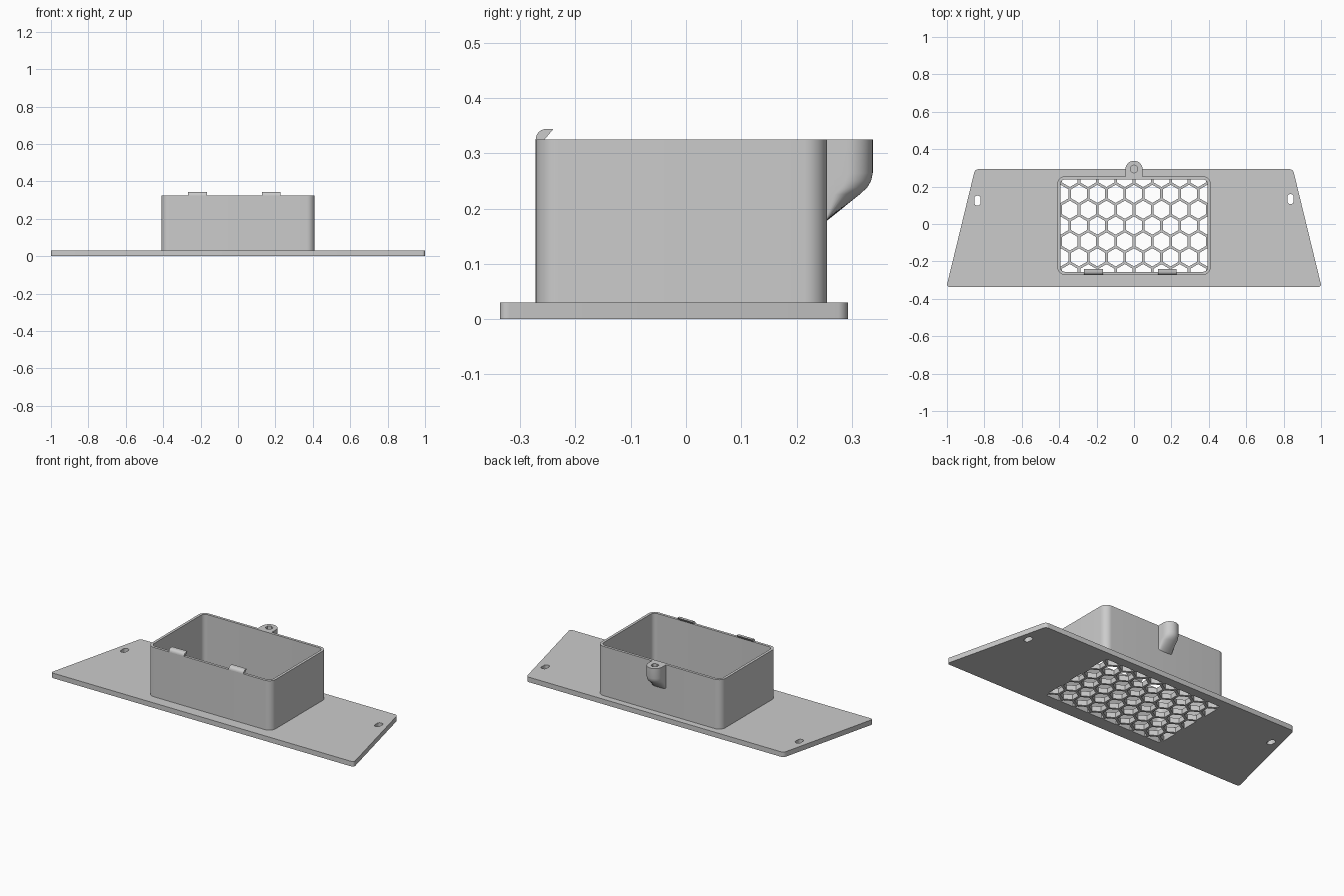
import bpy, bmesh, math
from mathutils import Vector

cube = bpy.data.objects.get("Cube")
if cube:
    bpy.data.objects.remove(cube, do_unlink=True)

grey = bpy.data.materials.new("light grey plastic")
grey.use_nodes = True
COLOR = (0.6, 0.6, 0.6, 1)
grey.diffuse_color = COLOR
grey.node_tree.nodes["Principled BSDF"].inputs["Base Color"].default_value = COLOR

FLOOR, RIM = 0.03, 0.325             # plate top and box rim heights
OUT_X, FRONT, BACK = 0.41, -0.272, 0.255
WALL = 0.016


def finish(name, bm):
    """Turn a bmesh into a named, coloured object."""
    bmesh.ops.recalc_face_normals(bm, faces=bm.faces)
    mesh = bpy.data.meshes.new(name)
    bm.to_mesh(mesh)
    bm.free()
    ob = bpy.data.objects.new(name, mesh)
    bpy.context.collection.objects.link(ob)
    mesh.materials.append(grey)
    return ob


def extrude_up(bm, height):
    res = bmesh.ops.extrude_face_region(bm, geom=bm.faces[:])
    moved = [v for v in res["geom"] if isinstance(v, bmesh.types.BMVert)]
    bmesh.ops.translate(bm, verts=moved, vec=(0, 0, height))


def prism(name, points, z0, z1, radius=0, segments=8):
    """Upright prism with rounded vertical edges."""
    bm = bmesh.new()
    bm.faces.new([bm.verts.new((x, y, z0)) for x, y in points])
    extrude_up(bm, z1 - z0)
    if radius:
        upright = [e for e in bm.edges
                   if abs(e.verts[0].co.z - e.verts[1].co.z) > 0.5 * (z1 - z0)]
        bmesh.ops.bevel(bm, geom=upright, offset=radius, segments=segments,
                        profile=0.5, affect='EDGES')
    return finish(name, bm)


def rect(x0, x1, y0, y1):
    return [(x0, y0), (x1, y0), (x1, y1), (x0, y1)]


def polygon(cx, cy, r, n):
    return [(cx + r * math.sin(math.tau * i / n), cy + r * math.cos(math.tau * i / n))
            for i in range(n)]


def cut(ob, cutter):
    mod = ob.modifiers.new("cut", 'BOOLEAN')
    mod.operation, mod.solver, mod.object = 'DIFFERENCE', 'EXACT', cutter
    select(ob)
    bpy.ops.object.modifier_apply(modifier=mod.name)
    bpy.data.objects.remove(cutter, do_unlink=True)


def select(ob):
    bpy.ops.object.select_all(action='DESELECT')
    ob.select_set(True)
    bpy.context.view_layer.objects.active = ob


def honeycomb():
    """Hexagonal prisms clipped to the box interior."""
    bm = bmesh.new()
    pitch, flat = 0.098, 0.084
    mid_y = (FRONT + BACK) / 2
    for row in range(-4, 5):
        for col in range(-6, 7):
            cx = (col + 0.5 * (row % 2)) * pitch
            cy = mid_y + row * pitch * math.sqrt(0.75)
            pts = polygon(cx, cy, flat / math.sqrt(3), 6)
            bm.faces.new([bm.verts.new((x, y, -0.02)) for x, y in pts])
    x, y0, y1 = OUT_X - WALL, FRONT + WALL, BACK - WALL
    for co, no in (((x, 0, 0), (1, 0, 0)), ((-x, 0, 0), (-1, 0, 0)),
                   ((0, y1, 0), (0, 1, 0)), ((0, y0, 0), (0, -1, 0))):
        bmesh.ops.bisect_plane(bm, geom=bm.verts[:] + bm.edges[:] + bm.faces[:],
                               plane_co=co, plane_no=no, clear_outer=True)
    extrude_up(bm, 0.08)
    return finish("honeycomb_cutter", bm)


# Trapezoid base plate with vent grid and two mounting slots
base = prism("base_plate", [(-1.003, -0.337), (1.003, -0.337), (0.85, 0.293), (-0.85, 0.293)],
             0, FLOOR, 0.018, 6)
cut(base, honeycomb())
for sx, sy in ((-0.837, 0.125), (0.837, 0.133)):
    cut(base, prism("slot_cutter", rect(sx - 0.017, sx + 0.017, sy - 0.027, sy + 0.027),
                    -0.02, 0.06, 0.0165, 6))

# Open box wall
wall = prism("box_wall", rect(-OUT_X, OUT_X, FRONT, BACK), FLOOR, RIM, 0.042, 10)
cut(wall, prism("cavity_cutter", rect(-OUT_X + WALL, OUT_X - WALL, FRONT + WALL, BACK - WALL),
                0, 0.4, 0.027, 10))

# Screw lug: rounded column that slopes back into the rear wall
bm = bmesh.new()
LUG_R, ROOT = 0.046, BACK - 0.006
rings = []
for tip, z in ((ROOT, 0.173), (0.315, 0.226), (0.328, 0.238), (0.335, 0.25),
               (0.338, 0.264), (0.338, RIM)):
    arc = [(LUG_R * math.cos(a), tip - LUG_R + LUG_R * math.sin(a))
           for a in (math.pi * i / 24 for i in range(25))]
    pts = [(LUG_R, ROOT)] + arc + [(-LUG_R, ROOT)]
    rings.append([bm.verts.new((x, max(y, ROOT), z)) for x, y in pts])
for low, high in zip(rings, rings[1:]):
    for i in range(len(low)):
        j = (i + 1) % len(low)
        bm.faces.new((low[i], low[j], high[j], high[i]))
bm.faces.new(rings[-1])
bm.faces.new(rings[0])
bmesh.ops.remove_doubles(bm, verts=bm.verts, dist=0.00001)
bmesh.ops.dissolve_degenerate(bm, edges=bm.edges, dist=0.00001)
lug = finish("screw_lug", bm)
cut(lug, prism("screw_hole_cutter", polygon(0, 0.294, 0.022, 6), 0.25, 0.4))

# Two hooked clips on the front rim
clips = []
for side, x0, x1 in (("right", -0.267, -0.166), ("left", 0.128, 0.226)):
    bm = bmesh.new()
    arc = [(FRONT + 0.019 - 0.019 * math.cos(a), RIM + 0.019 * math.sin(a))
           for a in (math.pi / 2 * i / 6 for i in range(7))]
    profile = arc + [(-0.24, RIM + 0.019), (FRONT + WALL, RIM)]
    bm.faces.new([bm.verts.new((x0, y, z)) for y, z in profile])
    res = bmesh.ops.extrude_face_region(bm, geom=bm.faces[:])
    bmesh.ops.translate(bm, vec=Vector((x1 - x0, 0, 0)),
                        verts=[v for v in res["geom"] if isinstance(v, bmesh.types.BMVert)])
    clips.append(finish(side + "_clip", bm))

for ob in [base, wall, lug] + clips:
    select(ob)
    bpy.ops.object.shade_smooth_by_angle(angle=math.radians(30))
